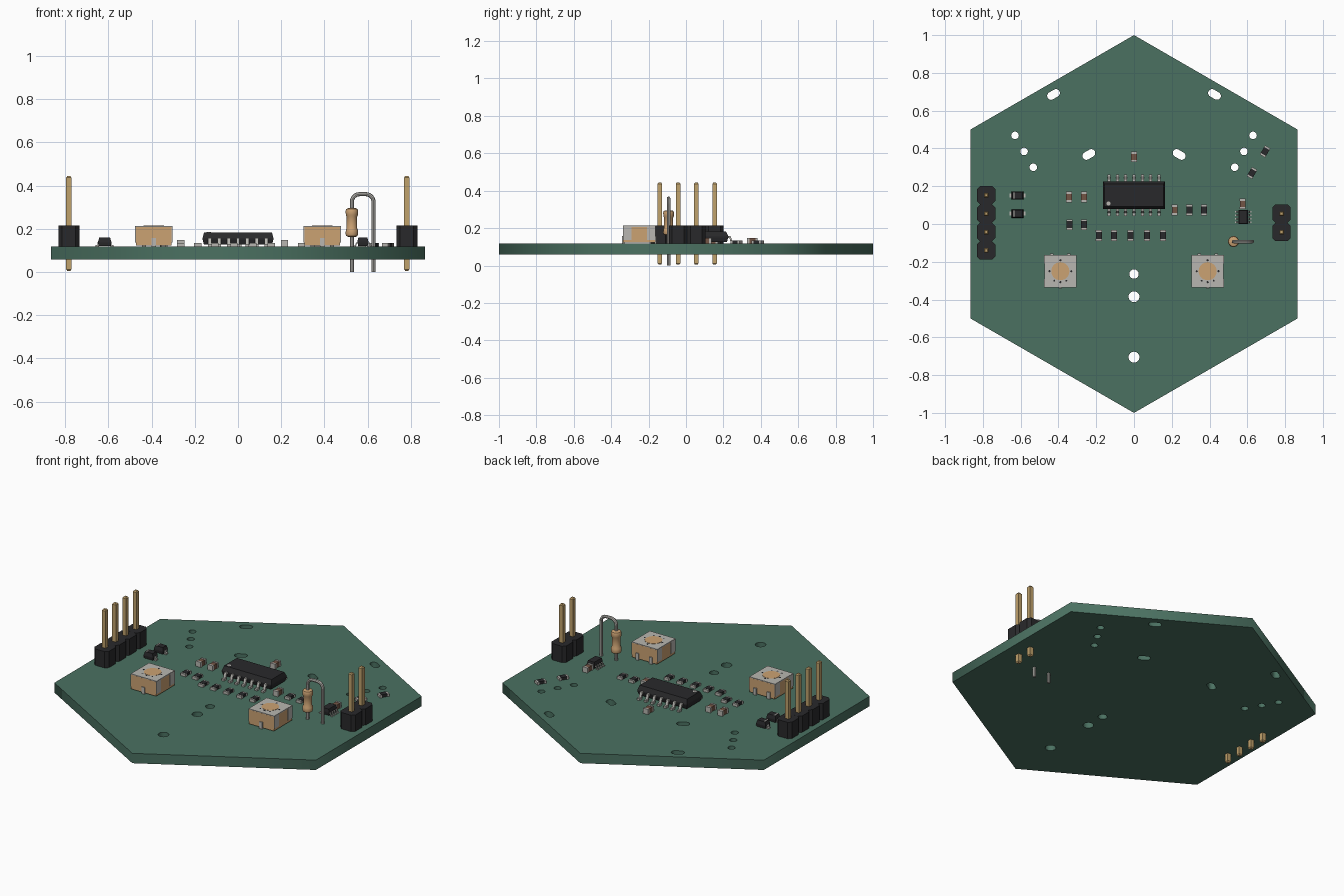
import bpy, bmesh
from math import cos, sin, pi, radians
from mathutils import Matrix

if "Cube" in bpy.data.objects:
    bpy.data.objects.remove(bpy.data.objects["Cube"])

TOP, BOTTOM = 0.117, 0.058  # board faces


def material(name, *rgb):
    m = bpy.data.materials.new(name)
    m.diffuse_color = (*rgb, 1)
    m.use_nodes = True
    m.node_tree.nodes["Principled BSDF"].inputs["Base Color"].default_value = m.diffuse_color
    return m


GREEN = material("board_green", 0.07, 0.165, 0.12)
BLACK = material("black_plastic", 0.022, 0.022, 0.024)
METAL = material("tin", 0.48, 0.47, 0.44)
GOLD = material("gold", 0.53, 0.36, 0.15)
TAN = material("tan", 0.6, 0.36, 0.17)
BROWN = material("brown_ceramic", 0.17, 0.09, 0.06)


# ---- helpers ----
def loft(bm, rings):
    """Bridge equal-sized closed rings of points and cap both ends."""
    vs = [[bm.verts.new(p) for p in r] for r in rings]
    n = len(vs[0])
    for a, b in zip(vs, vs[1:]):
        for i in range(n):
            bm.faces.new((a[i], a[(i + 1) % n], b[(i + 1) % n], b[i]))
    bm.faces.new(vs[0][::-1])
    bm.faces.new(vs[-1])


def rects(bm, levels, cx=0, cy=0):
    """Stack of rectangles given as (half x, half y, z)."""
    loft(bm, [[(cx - x, cy - y, z), (cx + x, cy - y, z), (cx + x, cy + y, z), (cx - x, cy + y, z)]
              for x, y, z in levels])


def box(bm, x0, x1, y0, y1, z0, z1):
    hx, hy = (x1 - x0) / 2, (y1 - y0) / 2
    rects(bm, [(hx, hy, z0), (hx, hy, z1)], (x0 + x1) / 2, (y0 + y1) / 2)


def circle(r, n, z=0, cx=0, cy=0):
    return [(cx + r * cos(2 * pi * i / n), cy + r * sin(2 * pi * i / n), z) for i in range(n)]


def lathe(bm, profile, n=24, cx=0, cy=0):
    loft(bm, [circle(r, n, z, cx, cy) for r, z in profile])


def gull_leads(bm, xs, edge, s, half_w):
    """Bent leads along both long edges of a package."""
    prof = [(-.007, .041), (.012, .041), (.022, .012), (.037, .012),
            (.037, 0), (.015, 0), (.006, .03), (-.007, .03)]
    for side in (1, -1):
        for x in xs:
            loft(bm, [[(x + d, side * (edge + y * s), z * s) for y, z in prof]
                      for d in (-half_w, half_w)])


def place(name, mat, spots, build, z=TOP, smooth=False):
    """Build one mesh and put it at every (x, y, degrees) spot."""
    bm = bmesh.new()
    build(bm)
    bmesh.ops.recalc_face_normals(bm, faces=bm.faces)
    me = bpy.data.meshes.new(name)
    bm.to_mesh(me)
    bm.free()
    return finish(name, me, mat, spots, z, smooth)


def finish(name, me, mat, spots, z, smooth):
    me.materials.append(mat)
    for i, (x, y, deg) in enumerate(spots):
        ob = bpy.data.objects.new(name if len(spots) == 1 else f"{name}_{i + 1}", me)
        ob.matrix_world = Matrix.Translation((x, y, z)) @ Matrix.Rotation(radians(deg), 4, 'Z')
        bpy.context.collection.objects.link(ob)
        if smooth and i == 0:
            bpy.ops.object.select_all(action='DESELECT')
            ob.select_set(True)
            bpy.context.view_layer.objects.active = ob
            bpy.ops.object.shade_smooth_by_angle(angle=radians(35))


def curve_mesh(name, paths, cyclic, **settings):
    """Turn poly splines into a mesh."""
    cu = bpy.data.curves.new(name, 'CURVE')
    for k, v in settings.items():
        setattr(cu, k, v)
    for pts in paths:
        sp = cu.splines.new('POLY')
        sp.points.add(len(pts) - 1)
        for p, co in zip(sp.points, pts):
            p.co = (*co, 1)
        sp.use_cyclic_u = cyclic
    tmp = bpy.data.objects.new(name, cu)
    bpy.context.collection.objects.link(tmp)
    bpy.context.view_layer.update()
    me = bpy.data.meshes.new_from_object(tmp.evaluated_get(bpy.context.evaluated_depsgraph_get()))
    bpy.data.objects.remove(tmp)
    bpy.data.curves.remove(cu)
    me.materials.clear()
    return me


# ---- hexagonal board with holes and slots ----
def slot(x, y, deg, half=0.015, r=0.021):
    pts = []
    for i in range(18):
        a = -pi / 2 + 2 * pi * i / 17 if i < 9 else -pi / 2 + 2 * pi * (i - 0.5) / 17
        px, py = r * cos(a) + (half if i < 9 else -half), r * sin(a)
        c, s = cos(radians(deg)), sin(radians(deg))
        pts.append((x + c * px - s * py, y + s * px + c * py, 0))
    return pts


paths = [[(cos(radians(a)), sin(radians(a)), 0) for a in range(30, 390, 60)]]
for side in (-1, 1):
    paths += [slot(side * x, y, -30 * side) for x, y in ((.426, .686), (.239, .368))]
    paths += [circle(.02, 24, 0, side * x, y) for x, y in ((.63, .469), (.582, .384), (.533, .3))]
paths += [circle(r, 24, 0, 0, y) for y, r in ((-.265, .025), (-.385, .029), (-.705, .029))]
board = curve_mesh("board", paths, True, dimensions='2D', fill_mode='BOTH', extrude=(TOP - BOTTOM) / 2)
finish("board", board, GREEN, [(0, 0, 0)], (TOP + BOTTOM) / 2, False)


# ---- pin headers ----
def header_block(bm):
    h, c = .0487, .017
    oct_ = [(h - c, -h), (h, c - h), (h, h - c), (h - c, h), (c - h, h), (-h, h - c), (-h, c - h), (c - h, -h)]
    loft(bm, [[(x, y, z) for x, y in oct_] for z in (0, .098)])


def header_pin(bm):
    rects(bm, [(.007, .007, -.112), (.012, .012, -.105), (.012, .012, .32), (.007, .007, .327)])


ys = (.153, .055, -.0425, -.14)
pins = [(-.783, y, 0) for y in ys] + [(.781, y, 0) for y in ys[1:3]]
place("header_block", BLACK, pins, header_block)
place("header_pin", GOLD, pins, header_pin)

# ---- main chip, 14 leads ----
chip = [(0, .153, 0)]
place("main_chip_body", BLACK, chip,
      lambda b: rects(b, [(.158, .066, .01), (.164, .073, .034), (.164, .073, .04), (.157, .06, .066)]))
place("main_chip_leads", METAL, chip, lambda b: gull_leads(b, [.0438 * i for i in range(-3, 4)], .073, 1, .008))
place("main_chip_dot", METAL, [(-.135, .109, 0)], lambda b: lathe(b, [(.011, .06), (.011, .0675)], 16))

# ---- small chip, 8 leads ----
small = [(.578, .037, 90)]
place("small_chip_body", BLACK, small,
      lambda b: rects(b, [(.034, .022, .004), (.037, .025, .02), (.037, .025, .026), (.035, .021, .042)]))
place("small_chip_leads", METAL, small, lambda b: gull_leads(b, [-.0285, -.0095, .0095, .0285], .025, .5, .004))

# ---- chip resistors and capacitors ----
resistors = [(x, -.061, 0) for x in (-.186, -.106, -.019, .069, .154)]
resistors += [(x, -.003, 0) for x in (-.342, -.265)] + [(x, .074, 0) for x in (.293, .37)]
resistors += [(.694, .384, -30), (.625, .27, -30)]
capacitors = [(0, .355, 0), (-.344, .143, 0), (-.265, .143, 0), (.215, .074, 0), (.575, .107, 0)]


def chip_ends(h):
    def build(bm):
        for s in (-1, 1):
            box(bm, -.0165, .0165, s * .022 - .006, s * .022 + .006, 0, h)
    return build


place("resistor_body", BLACK, resistors, lambda b: box(b, -.016, .016, -.018, .018, .001, .017))
place("resistor_ends", METAL, resistors, chip_ends(.016))
place("capacitor_body", BROWN, capacitors, lambda b: box(b, -.015, .015, -.018, .018, .001, .029))
place("capacitor_ends", METAL, capacitors, chip_ends(.031))


# ---- diodes ----
def diode_leads(bm):
    for s in (-1, 1):
        box(bm, s * .034 - .008, s * .034 + .008, -.01, .01, 0, .007)
        box(bm, s * .029 - .003, s * .029 + .003, -.01, .01, 0, .022)


diodes = [(-.617, .151, 0), (-.617, .055, 0)]
place("diode_body", BLACK, diodes,
      lambda b: rects(b, [(.028, .02, .003), (.031, .022, .018), (.031, .022, .022), (.025, .018, .042)]))
place("diode_leads", METAL, diodes, diode_leads)
place("diode_band", METAL, diodes, lambda b: box(b, -.022, -.015, -.0178, .0178, .04, .0428))


# ---- trimmers ----
def trimmer_cap(bm):
    box(bm, -.085, .085, -.086, .086, .09, .096)
    for s in (-1, 1):
        for y0, y1 in ((-.086, -.042), (.042, .086)):
            box(bm, s * .084 - .002, s * .084 + .002, y0, y1, .02, .095)


def trimmer_terminals(bm):
    for x, y in ((0, -.086), (-.045, .087), (.045, .087)):
        box(bm, x - .01, x + .01, y - .006, y + .006, 0, .04)


def trimmer_marks(bm):
    for i in range(4):
        x, y = .058 * cos(i * pi / 2), .058 * sin(i * pi / 2)
        lathe(bm, [(.006, .09), (.006, .0965)], 8, x, y)
    for x in (-.032, .032):
        lathe(bm, [(.005, .09), (.005, .0965)], 8, x, -.05)


trimmers = [(-.39, -.25, 0), (.39, -.25, 0)]
place("trimmer_body", TAN, trimmers, lambda b: box(b, -.083, .083, -.0865, .0865, .006, .0915))
place("trimmer_cap", METAL, trimmers, trimmer_cap)
place("trimmer_rotor", TAN, trimmers, lambda b: lathe(b, [(.048, .09), (.048, .0975)]), smooth=True)
place("trimmer_marks", BLACK, trimmers, trimmer_marks)
place("trimmer_terminals", METAL, trimmers, trimmer_terminals)

# ---- upright axial resistor with looped wire ----
xa, xb, zt, r = .527, .627, .36, .035
wire = [(xa, 0, 0)] + [(xa + r - r * cos(a), 0, zt - r + r * sin(a)) for a in [pi / 2 * i / 6 for i in range(7)]]
wire += [(xa + xb - x, 0, z) for x, _, z in reversed(wire)]
wire_mesh = curve_mesh("axial_wire", [wire], False, dimensions='3D', bevel_depth=.0095,
                       bevel_resolution=2, use_fill_caps=True)
finish("axial_wire", wire_mesh, METAL, [(0, -.093, 0)], 0, True)
place("axial_body", TAN, [(xa, -.093, 0)],
      lambda b: lathe(b, [(.018, .163), (.026, .167), (.029, .175), (.028, .194), (.024, .202), (.024, .256),
                          (.028, .264), (.029, .283), (.026, .291), (.018, .295)]), z=0, smooth=True)
